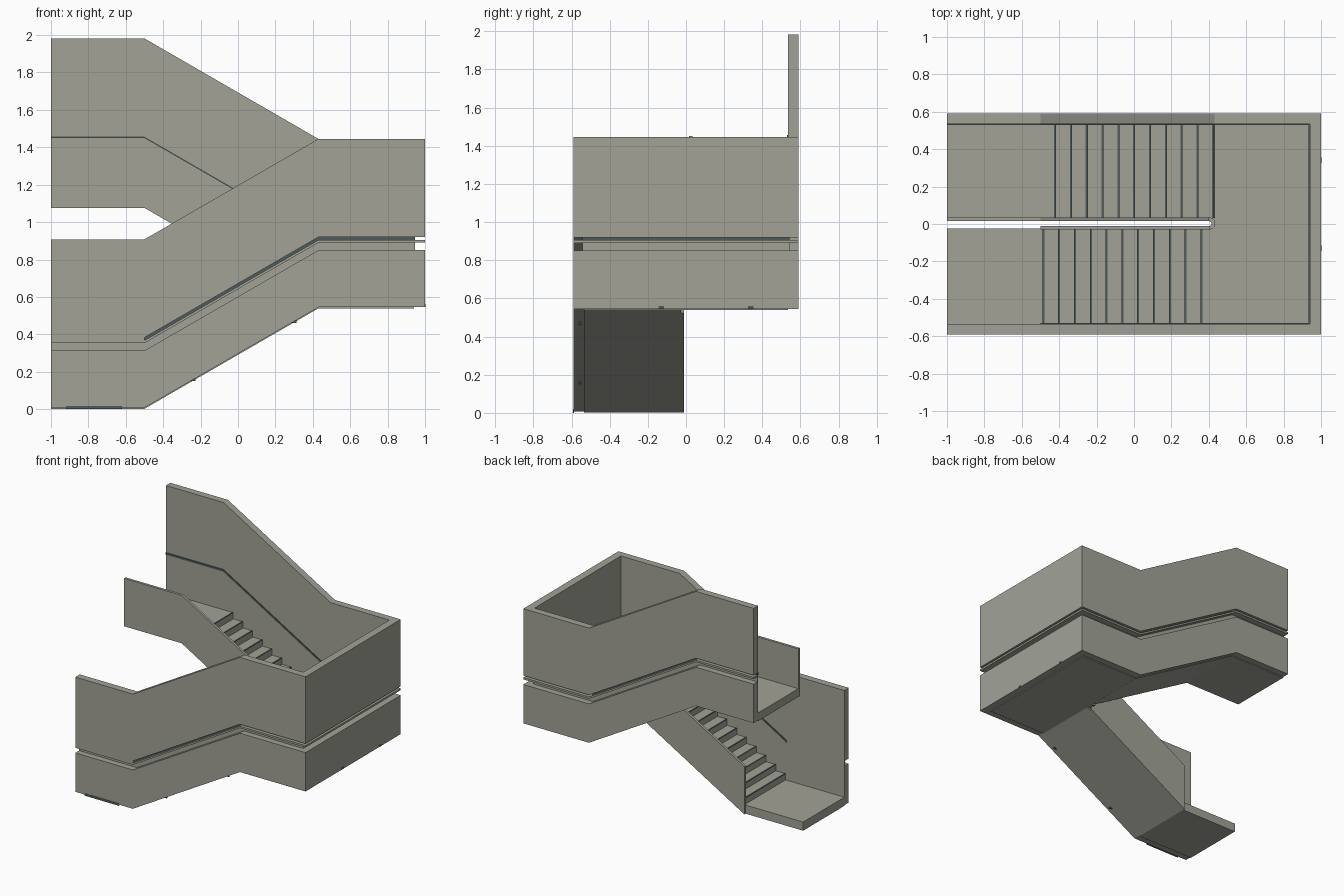
import bpy, bmesh, math

if "Cube" in bpy.data.objects:
    bpy.data.objects.remove(bpy.data.objects["Cube"], do_unlink=True)


def material(name, colour):
    m = bpy.data.materials.new(name)
    m.use_nodes = True
    m.diffuse_color = colour
    m.node_tree.nodes["Principled BSDF"].inputs["Base Color"].default_value = colour
    return m


CONCRETE = material("concrete", (0.36, 0.365, 0.31, 1))
DARK = material("dark slate", (0.08, 0.105, 0.105, 1))

# Main dimensions
START, END = -0.5, 0.43          # foot and head of the sloped part
RISE, BASE = 0.537, 0.008
OUT, INN = 0.59, 0.535           # outer and inner wall faces in y
STEPS = 11
GOING = 0.0845
RISER = 0.535 / STEPS
FLOOR = 0.07


def extrude(name, points, vector, mat):
    """Extrude a flat outline along a vector."""
    bm = bmesh.new()
    face = bm.faces.new([bm.verts.new(p) for p in points])
    new = bmesh.ops.extrude_face_region(bm, geom=[face])["geom"]
    bmesh.ops.translate(bm, vec=vector, verts=[v for v in new if isinstance(v, bmesh.types.BMVert)])
    bmesh.ops.recalc_face_normals(bm, faces=bm.faces)
    mesh = bpy.data.meshes.new(name)
    bm.to_mesh(mesh)
    bm.free()
    mesh.materials.append(mat)
    ob = bpy.data.objects.new(name, mesh)
    bpy.context.collection.objects.link(ob)
    return ob


def prism(name, outline, y0, y1, mat=CONCRETE):
    return extrude(name, [(x, y0, z) for x, z in outline], (0, y1 - y0, 0), mat)


def box(name, x0, x1, y0, y1, z0, z1, mat=CONCRETE):
    return prism(name, [(x0, z0), (x1, z0), (x1, z1), (x0, z1)], y0, y1, mat)


def lower(x):
    return BASE + RISE * min(max((x - START) / (END - START), 0), 1)


def upper(x):
    return BASE + 2 * RISE - (lower(x) - BASE)


def band(name, ground, lo, hi, x0, x1, y0, y1, mat=CONCRETE):
    """Wall strip that follows the flight between two heights above its underside."""
    xs = [x0] + [x for x in (START, END) if x0 < x < x1] + [x1]
    outline = [(x, ground(x) + lo) for x in xs] + [(x, ground(x) + hi) for x in reversed(xs)]
    return prism(name, outline, y0, y1, mat)


# Outer walls: lower part, recessed groove, thin strip, rail slot, upper part
GROOVE, STRIP, SLOT, SLOT_TOP, TOP = 0.305, 0.345, 0.36, 0.375, 0.9
LINING = 0.007
for side, ground, s, slot_x in (("front", lower, -1, START), ("back", upper, 1, -1)):
    a, b = s * INN, s * OUT
    band(side + "_wall_lower", ground, 0, GROOVE, -1, 1, a, b)
    band(side + "_wall_groove_lining", ground, GROOVE, STRIP, -1, 0.947, a, a + s * LINING)
    band(side + "_wall_strip", ground, STRIP, SLOT, -1, 1, a, b)
    band(side + "_wall_rail", ground, SLOT, SLOT_TOP, slot_x, 0.947, a - s * 0.006, a + s * LINING, DARK)
    if slot_x > -1:
        band(side + "_wall_slot_end", ground, SLOT, SLOT_TOP, -1, slot_x, a, b)
    band(side + "_wall_upper", ground, SLOT_TOP, TOP, -1, 1, a, b)

mid = BASE + RISE
for part, lo, hi, x0, x1, mat in (
        ("lower", 0, GROOVE, 0.94, 1, CONCRETE),
        ("groove_lining", GROOVE, STRIP, 0.94, 0.947, CONCRETE),
        ("strip", STRIP, SLOT, 0.94, 1, CONCRETE),
        ("rail", SLOT, SLOT_TOP, 0.934, 0.947, DARK),
        ("upper", SLOT_TOP, TOP, 0.94, 1, CONCRETE)):
    box("end_wall_" + part, x0, x1, -INN, INN, mid + lo, mid + hi, mat)

# Middle landing
box("middle_landing", END, 0.94, -INN, INN, mid - 0.006, FLOOR + RISER * STEPS)


# Flights with their end landings
def flight(name, ground, first, direction, floor, y0, y1):
    steps, x, z = [], first, floor
    for i in range(STEPS):
        steps += [(x, z), (x, z + RISER)]
        z += RISER
        edge = sorted((x, x + direction * 0.011))
        box(f"{name}_nosing_{i + 1}", *edge, y0, y1, z - 0.004, z + 0.002, DARK)
        x += direction * GOING
    drop = 0.006
    under = [(x, ground(x) - drop) for x in (-1, START, END)]
    if direction > 0:
        outline = under + [(END, z)] + steps[::-1] + [(-1, floor)]
    else:
        outline = under + steps + [(-1, z)]
    prism(name, outline, y0, y1)


flight("lower_flight", lower, -0.49, 1, FLOOR, -INN, -0.025)
flight("upper_flight", upper, 0.429, -1, FLOOR + RISER * STEPS, 0.03, INN)

# Inner parapets joined by a rounded turn
TURN_X, TURN_Y, R_IN, R_OUT = 0.402, 0.0025, 0.0125, 0.0325
HEIGHT = 0.37
band("lower_inner_parapet", lower, -0.006, HEIGHT, START, TURN_X, TURN_Y - R_OUT, TURN_Y - R_IN)
band("upper_inner_parapet", upper, -0.006, HEIGHT, -1, TURN_X, TURN_Y + R_IN, TURN_Y + R_OUT)
angles = [math.pi * (i / 12 - 0.5) for i in range(13)]
ring = [(r, t) for r, seq in ((R_OUT, angles), (R_IN, angles[::-1])) for t in seq]
extrude("parapet_turn",
        [(TURN_X + r * math.cos(t), TURN_Y + r * math.sin(t), mid - 0.006) for r, t in ring],
        (0, 0, HEIGHT), CONCRETE)

# Small dark fixings along the bottom edges
box("base_plate", -0.92, -0.62, -OUT - 0.002, -OUT + 0.004, 0, 0.018, DARK)
for i, x in enumerate((-0.24, 0.3)):
    z = lower(x)
    box(f"front_fixing_{i + 1}", x - 0.012, x + 0.012, -0.56, -0.55, z - 0.008, z + 0.006, DARK)
for i, y in enumerate((-0.13, 0.34)):
    box(f"end_fixing_{i + 1}", 0.998, 1.0015, y - 0.015, y + 0.015, mid, mid + 0.016, DARK)
